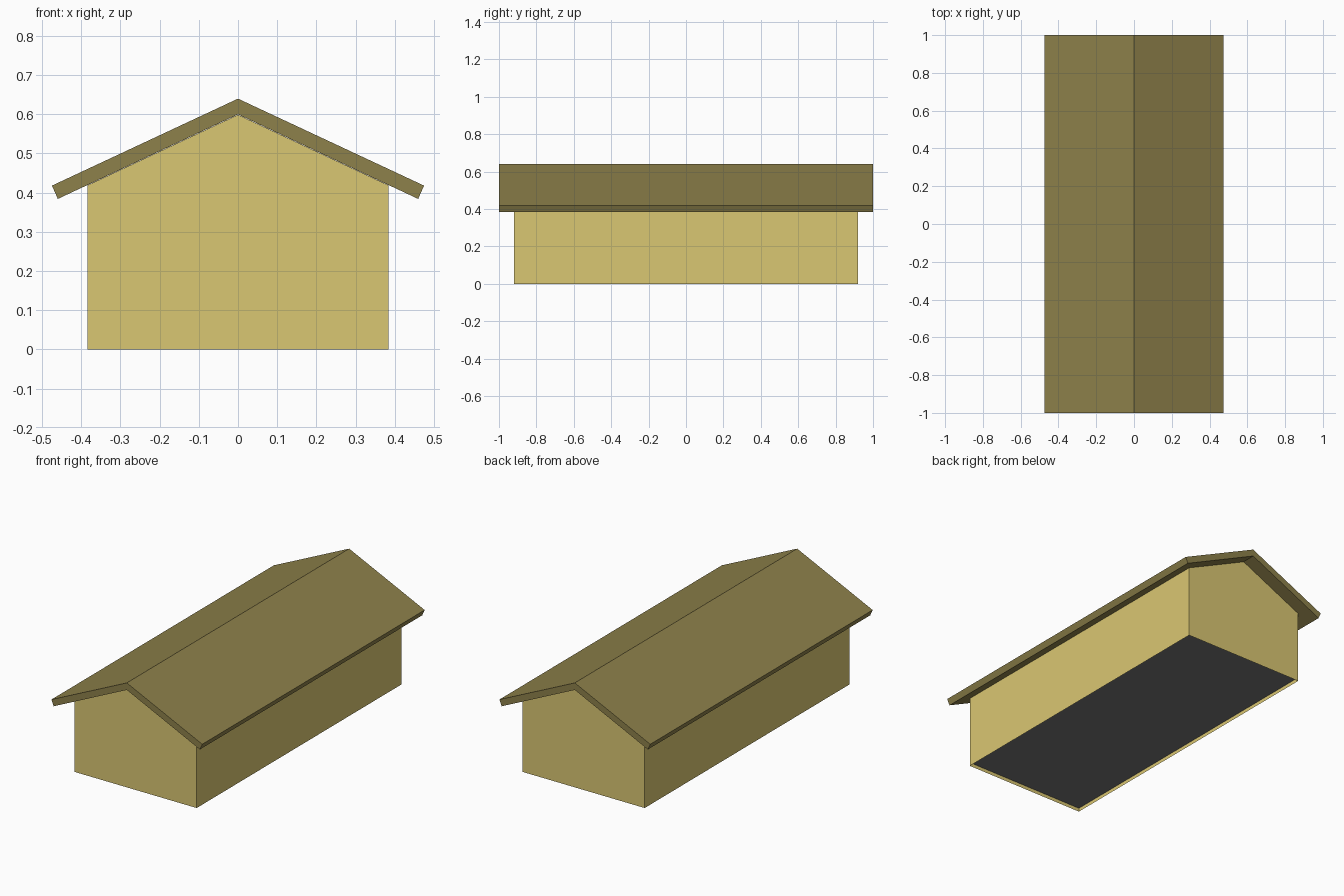
import bpy, bmesh

if "Cube" in bpy.data.objects:
    bpy.data.objects.remove(bpy.data.objects["Cube"])


def material(name, rgb):
    m = bpy.data.materials.new(name)
    m.diffuse_color = (*rgb, 1)
    m.use_nodes = True
    m.node_tree.nodes["Principled BSDF"].inputs["Base Color"].default_value = m.diffuse_color
    return m


def mirrored(half):
    """Complete a right-half profile (starting on the centre line) to both sides."""
    return half + [(-x, z) for x, z in reversed(half) if x > 0]


def extrude_profile(name, profile, half_len, mat, open_bottom=False):
    """Extrude an x-z profile along y, centred on y = 0."""
    bm = bmesh.new()
    face = bm.faces.new([bm.verts.new((x, -half_len, z)) for x, z in profile])
    ret = bmesh.ops.extrude_face_region(bm, geom=[face], use_keep_orig=True)
    moved = [v for v in ret["geom"] if isinstance(v, bmesh.types.BMVert)]
    bmesh.ops.translate(bm, verts=moved, vec=(0, 2 * half_len, 0))
    bmesh.ops.recalc_face_normals(bm, faces=bm.faces)
    if open_bottom:
        low = [f for f in bm.faces if all(abs(v.co.z) < 1e-5 for v in f.verts)]
        bmesh.ops.delete(bm, geom=low, context='FACES_ONLY')
    me = bpy.data.meshes.new(name)
    bm.to_mesh(me)
    bm.free()
    me.materials.append(mat)
    ob = bpy.data.objects.new(name, me)
    bpy.context.collection.objects.link(ob)
    return ob


wall_mat = material("wall_yellow", (0.70, 0.57, 0.17))
roof_mat = material("roof_olive", (0.27, 0.22, 0.07))
floor_mat = material("floor_grey", (0.18, 0.18, 0.18))

# Gabled walls, open underneath
walls = [(0.384, 0.0), (0.384, 0.419), (0.0, 0.599), (-0.384, 0.419), (-0.384, 0.0)]
extrude_profile("walls", walls, 0.92, wall_mat, open_bottom=True)

# Roof: one chevron slab with square-cut eaves
upper = [(0.0, 0.64), (0.475, 0.418), (0.46, 0.384)]
roof = upper + [(0.0, 0.60)] + [(-x, z) for x, z in reversed(upper) if x > 0]
extrude_profile("roof", roof, 1.0, roof_mat)

# Floor slab, slightly recessed between the walls
floor = mirrored([(0.383, 0.02), (0.383, 0.04)])
extrude_profile("floor", floor, 0.919, floor_mat)
